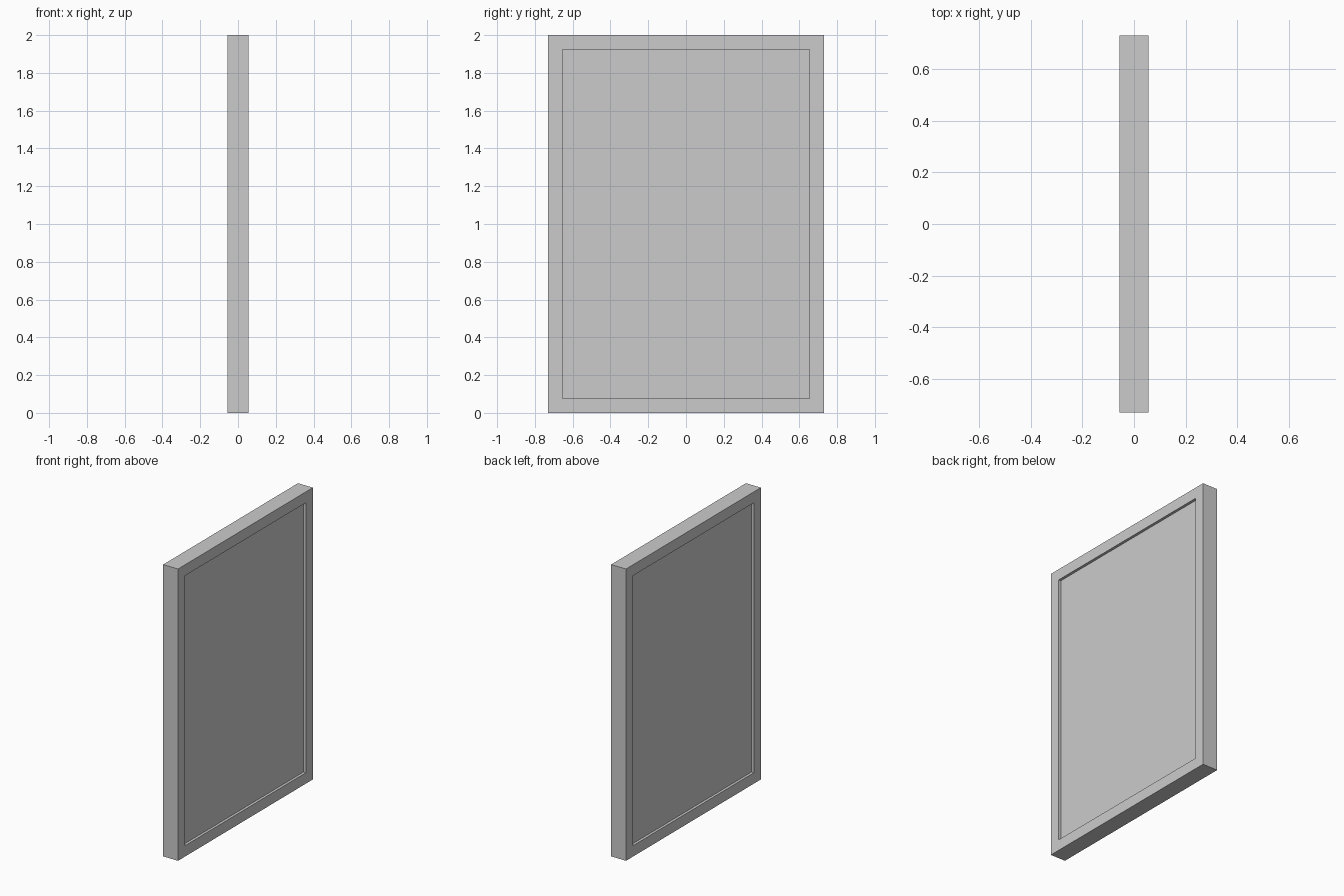
import bpy, bmesh
from mathutils import Vector

if "Cube" in bpy.data.objects:
    bpy.data.objects.remove(bpy.data.objects["Cube"])

THICK, WIDTH, HEIGHT = 0.113, 1.46, 2.0
BORDER, RECESS = 0.075, 0.018

# Solid upright slab standing on the ground
bm = bmesh.new()
bmesh.ops.create_cube(bm, size=1.0)
bmesh.ops.scale(bm, vec=(THICK, WIDTH, HEIGHT), verts=bm.verts)
bmesh.ops.translate(bm, vec=(0, 0, HEIGHT / 2), verts=bm.verts)
bm.normal_update()

# Raised border with a sunken panel on both broad faces
for face in [f for f in bm.faces if abs(f.normal.x) > 0.9]:
    inward = -face.normal.copy()
    # rim, then a zero-width inset pushed in to form the straight recess walls
    bmesh.ops.inset_region(bm, faces=[face], thickness=BORDER, use_even_offset=True)
    panel = bmesh.ops.extrude_discrete_faces(bm, faces=[face])["faces"][0]
    bmesh.ops.translate(bm, vec=inward * RECESS, verts=panel.verts)

bmesh.ops.recalc_face_normals(bm, faces=bm.faces)
mesh = bpy.data.meshes.new("framed_panel")
bm.to_mesh(mesh)
bm.free()
bpy.context.collection.objects.link(bpy.data.objects.new("framed_panel", mesh))
